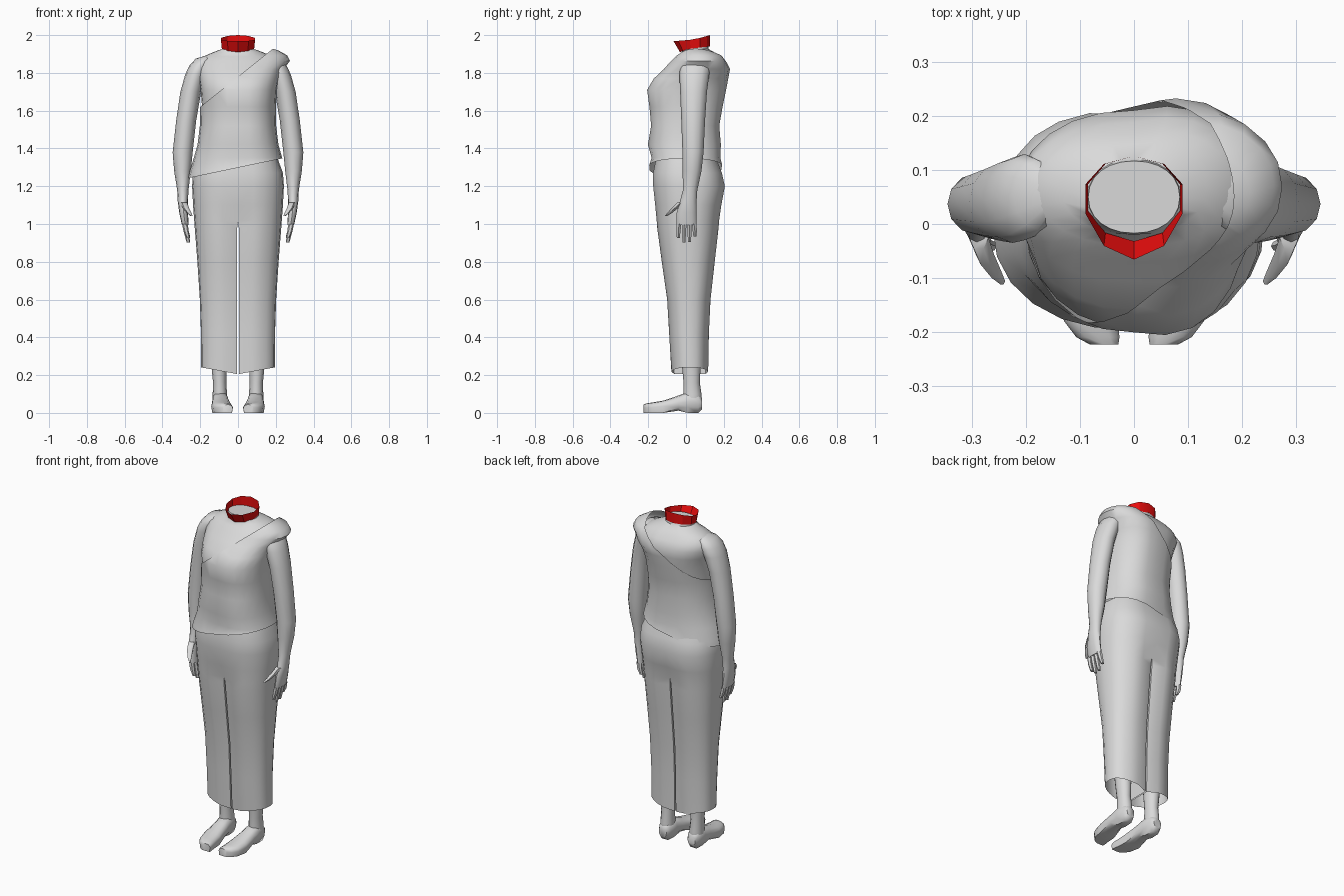
import bpy, bmesh, math
from mathutils import Vector

if "Cube" in bpy.data.objects:
    bpy.data.objects.remove(bpy.data.objects["Cube"])


def material(name, col):
    m = bpy.data.materials.new(name)
    m.diffuse_color = (*col, 1)
    m.use_nodes = True
    m.node_tree.nodes["Principled BSDF"].inputs["Base Color"].default_value = m.diffuse_color
    return m


GREY = material("pale grey", (0.7, 0.7, 0.7))
RED = material("collar red", (0.8, 0.004, 0.004))


def finish(name, bm, mat, mirror=False, angle=50):
    bmesh.ops.recalc_face_normals(bm, faces=bm.faces)
    me = bpy.data.meshes.new(name)
    bm.to_mesh(me)
    bm.free()
    ob = bpy.data.objects.new(name, me)
    bpy.context.collection.objects.link(ob)
    me.materials.append(mat)
    bpy.ops.object.select_all(action='DESELECT')
    ob.select_set(True)
    bpy.context.view_layer.objects.active = ob
    bpy.ops.object.shade_smooth_by_angle(angle=math.radians(angle))
    if mirror:
        mod = ob.modifiers.new("mirror", 'MIRROR')
        mod.merge_threshold = 0.0005
    return ob


def skin_rings(bm, rings, caps=(True, True)):
    """Bridge lists of points into a tube."""
    vs = [[bm.verts.new(p) for p in r] for r in rings]
    n = len(vs[0])
    for a, b in zip(vs, vs[1:]):
        for i in range(n):
            j = (i + 1) % n
            bm.faces.new((a[i], a[j], b[j], b[i]))
    for cap, r in zip(caps, (vs[0], vs[-1])):
        if cap:
            bm.faces.new(r)
    return vs


def spow(v, e):
    return math.copysign(abs(v) ** e, v)


def oval(c, rx, ry, n, axis='Z', e=1.0):
    """Rounded ring around c, lying across the given axis."""
    pts = []
    for i in range(n):
        t = 2 * math.pi * i / n
        u, v = rx * spow(math.cos(t), e), ry * spow(math.sin(t), e)
        pts.append(Vector(c) + (Vector((u, v, 0)) if axis == 'Z' else Vector((u, 0, v))))
    return pts


def tube(bm, rows, n, axis='Z', e=1.0, caps=(True, True)):
    # rows: x, y, z, radius across x, other radius
    return skin_rings(bm, [oval(r[:3], r[3], r[4], n, axis, e) for r in rows], caps)


def cut(bm, point, normal):
    """Trim away everything on the normal's side of a plane."""
    bmesh.ops.bisect_plane(bm, geom=bm.verts[:] + bm.edges[:] + bm.faces[:],
                           plane_co=point, plane_no=normal, clear_outer=True)


def fill_out(bm):
    """Make the draped side fuller at its front and back corners."""
    for v in bm.verts:
        if v.co.x > 0 and v.co.z < 1.91:
            k = min(1, v.co.x / .2)
            v.co.y *= 1 + .22 * k * (1 - k * .3)


# torso skin, with bare shoulder and neck stump
bm = bmesh.new()
tube(bm, [(0, 0, 1.36, .20, .15), (0, 0, 1.50, .185, .162), (0, 0, 1.62, .190, .18),
          (0, .003, 1.71, .198, .196), (0, .024, 1.77, .207, .183), (0, .052, 1.82, .217, .159),
          (0, .060, 1.86, .210, .129), (0, .063, 1.888, .180, .104), (0, .064, 1.908, .135, .084),
          (0, .05, 1.926, .086, .070), (0, .05, 1.945, .085, .067)], 24, e=.93)
fill_out(bm)
cut(bm, (-.2, 0, 1.56), (.80, 0, -1))
finish("torso", bm, GREY)

# one-shoulder tunic, cut along the sloping neckline and hem
bm = bmesh.new()
tube(bm, [(0, -.005, 1.20, .272, .205), (0, -.003, 1.28, .255, .196), (0, 0, 1.35, .234, .176),
          (0, -.008, 1.42, .214, .188), (0, -.004, 1.52, .202, .176), (0, .0, 1.62, .20, .189),
          (0, .003, 1.71, .205, .204), (.005, .025, 1.77, .213, .191),
          (.013, .054, 1.82, .228, .168), (.025, .060, 1.863, .250, .138),
          (.055, .062, 1.893, .205, .114), (.085, .058, 1.918, .130, .085),
          (.12, .05, 1.93, .06, .05)], 24, e=.93)
fill_out(bm)
cut(bm, (-.2, 0, 1.62), (-.80, 0, 1))
cut(bm, (0, 0, 1.298), (.21, 0, -1))
finish("tunic", bm, GREY)

# trousers: half profile with an inner leg seam, mirrored
bm = bmesh.new()
N, CROTCH = 12, 1.02
rows = [(.225, .195, .02, .10), (.42, .196, .016, .108), (.60, .202, .015, .118),
        (.80, .215, .012, .144), (.98, .229, .01, .167), (CROTCH, .232, .01, .170),
        (1.10, .238, .012, .18), (1.20, .243, .016, .195), (1.27, .238, .008, .187),
        (1.36, .205, 0, .160)]
rings = []
for z, rx, cy, ry in rows:
    leg = z <= CROTCH
    gap = .004 if z < CROTCH else 0
    ring = []
    for i in range(N + 1):
        t = math.pi * (i / N - .5)
        x = gap + (rx - gap) * spow(math.cos(t), .8)
        if i in (0, N):
            x = gap
        k = (.82 if leg else .95) if i in (0, N) else 1
        hem = -.02 * (1 - x / rx) + .016 * x / rx if z < .3 else 0
        ring.append(bm.verts.new((x, cy + k * ry * spow(math.sin(t), .8), z + hem)))
    rings.append(ring)
for (a, b), row in zip(zip(rings, rings[1:]), rows):
    for i in range(N):
        bm.faces.new((a[i], a[i + 1], b[i + 1], b[i]))
    if row[0] < CROTCH:
        bm.faces.new((a[N], a[0], b[0], b[N]))
finish("trousers", bm, GREY, True)

# arms with palm, fingers and thumb
bm = bmesh.new()
tube(bm, [(.155, .056, 1.890, .02, .03), (.178, .054, 1.876, .045, .064),
          (.203, .050, 1.84, .054, .080), (.225, .044, 1.79, .055, .079),
          (.250, .04, 1.70, .055, .071), (.274, .038, 1.55, .053, .063),
          (.293, .037, 1.38, .053, .056), (.294, .032, 1.28, .044, .050),
          (.292, .022, 1.18, .030, .038), (.292, .012, 1.12, .027, .044),
          (.288, .003, 1.06, .023, .052), (.279, .003, .995, .018, .053)], 12,
     caps=(False, True))
for y, tip in ((-.037, .925), (-.010, .902), (.017, .905), (.043, .935)):
    tube(bm, [(.281, y, 1.0, .015, .0145), (.275, y * 1.08, .965, .014, .013),
              (.263, y * 1.1, tip, .009, .009)], 6, caps=(False, True))
tube(bm, [(.288, -.025, 1.115, .018, .024), (.276, -.058, 1.085, .017, .02),
          (.258, -.088, 1.057, .012, .014), (.245, -.106, 1.042, .006, .007)], 6)
finish("arms", bm, GREY, True)

# lower legs
bm = bmesh.new()
tube(bm, [(.096, .034, .08, .038, .048), (.096, .034, .10, .038, .048),
          (.097, .03, .16, .035, .043), (.10, .028, .26, .042, .05),
          (.10, .026, .32, .046, .055)], 12, caps=(False, False))
finish("lower_legs", bm, GREY, True)

# bare feet, with flat soles
bm = bmesh.new()
tube(bm, [(.095, .085, .05, .025, .030), (.095, .065, .055, .038, .047),
          (.094, .01, .060, .043, .052), (.092, -.04, .050, .046, .042),
          (.088, -.12, .036, .054, .029), (.080, -.18, .030, .050, .025),
          (.067, -.21, .028, .040, .022), (.055, -.224, .026, .026, .018)], 12, 'Y', .85)
for v in bm.verts:
    v.co.z = max(v.co.z, .006 if v.co.y > -.1 else .0) if v.co.z > .02 else \
        (.012 if -.1 < v.co.y < 0 else .0)
finish("feet", bm, GREY, True)

# open collar, flaring forward at the front
bm = bmesh.new()
low, top = [], []
for i in range(10):
    t = math.pi * (.2 * i - .5)
    c, s = math.cos(t), math.sin(t)
    front = max(0, -s)
    low.append(Vector((.090 * c, .05 + .076 * s - .006 * front, 1.932 + .008 * s - .014 * front ** 2)))
    top.append(Vector((.095 * c, .05 + .076 * s - .04 * front ** 1.5,
                       1.978 + .022 * max(0, s) - .010 * front)))
skin_rings(bm, [low, top], (False, False))
finish("collar", bm, RED, angle=30)
